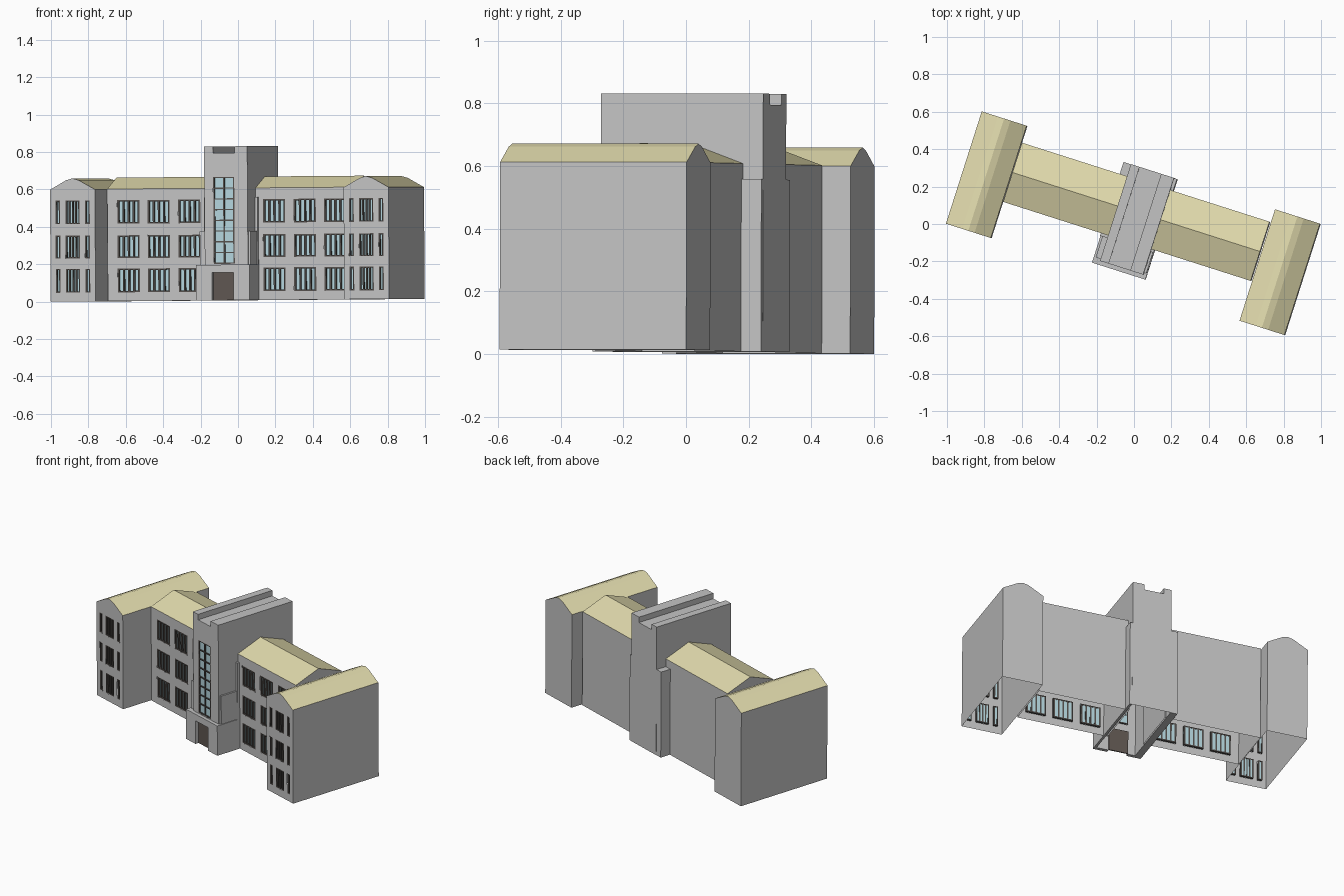
import bpy, bmesh, math
from mathutils import Matrix

if "Cube" in bpy.data.objects:
    bpy.data.objects.remove(bpy.data.objects["Cube"])

# Whole building is turned about z and leans very slightly
M = (Matrix.Translation((0, 0, 0.0072)) @ Matrix.Rotation(math.radians(-17.7), 4, 'Z')
     @ Matrix.Rotation(math.radians(-0.43), 4, 'Y'))


def material(name, rgb):
    m = bpy.data.materials.new(name)
    m.diffuse_color = (*rgb, 1)
    m.use_nodes = True
    m.node_tree.nodes["Principled BSDF"].inputs["Base Color"].default_value = m.diffuse_color
    return m


WALL = material("grey_wall", (0.55, 0.55, 0.55))
ROOF = material("straw_roof", (0.76, 0.71, 0.42))
GLASS = material("pale_blue_glass", (0.46, 0.67, 0.73))
FRAME = material("dark_frame", (0.09, 0.08, 0.073))
DOOR = material("brown_door", (0.115, 0.095, 0.083))


def finish(name, bm, mats):
    me = bpy.data.meshes.new(name)
    bm.to_mesh(me)
    bm.free()
    for m in mats:
        me.materials.append(m)
    ob = bpy.data.objects.new(name, me)
    bpy.context.collection.objects.link(ob)
    ob.matrix_world = M


def boxes(name, items, mat):
    """One object from boxes (x0, x1, y0, y1, z0, z1)."""
    bm = bmesh.new()
    for x0, x1, y0, y1, z0, z1 in items:
        t = Matrix.Translation(((x0 + x1) / 2, (y0 + y1) / 2, (z0 + z1) / 2))
        s = Matrix.Diagonal((x1 - x0, y1 - y0, z1 - z0, 1))
        bmesh.ops.create_cube(bm, size=1, matrix=t @ s)
    finish(name, bm, [mat])


def shell(name, profile, a, b, mats, front_h, along='y'):
    """Extruded (horizontal, z) profile, open below and at the front under front_h."""
    bm = bmesh.new()
    place = (lambda p, t: (p[0], t, p[1])) if along == 'y' else (lambda p, t: (t, p[0], p[1]))
    r0 = [bm.verts.new(place(p, a)) for p in profile]
    r1 = [bm.verts.new(place(p, b)) for p in profile]
    bm.faces.new(r0)
    bm.faces.new(r1)
    n = len(profile)
    for i in range(n):
        j = (i + 1) % n
        bm.faces.new((r0[i], r0[j], r1[j], r1[i]))
    bmesh.ops.recalc_face_normals(bm, faces=bm.faces)
    bm.normal_update()
    bmesh.ops.bisect_plane(bm, geom=bm.verts[:] + bm.edges[:] + bm.faces[:],
                           plane_co=(0, 0, front_h), plane_no=(0, 0, 1))
    bm.normal_update()
    gone = [f for f in bm.faces if f.normal.z < -0.9
            or (f.normal.y < -0.9 and f.calc_center_median().z < front_h)]
    bmesh.ops.delete(bm, geom=gone, context='FACES')
    if len(mats) > 1:                       # upward faces are roof
        for f in bm.faces:
            f.material_index = 1 if f.normal.z > 0.1 else 0
    finish(name, bm, mats)


def pierced_wall(name, x0, x1, z1, y, holes):
    """Front wall at y with rectangular openings (x0, x1, z0, z1)."""
    bm = bmesh.new()
    xs = sorted({x0, x1, *(v for h in holes for v in h[:2])})
    zs = sorted({0, z1, *(v for h in holes for v in h[2:])})
    for a, b in zip(xs, xs[1:]):
        for c, d in zip(zs, zs[1:]):
            mx, mz = (a + b) / 2, (c + d) / 2
            if not any(h[0] < mx < h[1] and h[2] < mz < h[3] for h in holes):
                bm.faces.new([bm.verts.new(p) for p in
                              ((a, y, c), (b, y, c), (b, y, d), (a, y, d))])
    bmesh.ops.remove_doubles(bm, verts=bm.verts, dist=1e-5)
    finish(name, bm, [WALL])


bars, panes = [], []


def window(hole, y, cols, rows=1, bar=0.01, depth=0.014):
    """Frame bars filling an opening, with glass set back behind them."""
    x0, x1, z0, z1 = hole
    panes.append((x0, x1, y + depth - 0.003, y + depth - 0.001, z0, z1))
    for i in range(cols + 1):
        x = x0 + (x1 - x0 - bar) * i / cols
        bars.append((x, x + bar, y + 0.0005, y + depth, z0, z1))
    for i in range(rows + 1):
        z = z0 + (z1 - z0 - bar * 0.8) * i / rows
        bars.append((x0, x1, y + 0.0005, y + depth, z, z + bar * 0.8))


STOREYS = [(0.047, 0.174), (0.23, 0.352), (0.414, 0.54)]

# End wings: softened gable running front to back
WINGS = {"left": (-0.954, -0.702, -0.304, 0.326), "right": (0.699, 0.951, -0.321, 0.304)}
for side, (x0, x1, y0, y1) in WINGS.items():
    w = x1 - x0
    c = x0 + w / 2
    prof = [(x0, 0), (x1, 0), (x1, 0.598), (x0 + w * 0.64, 0.648), (c, 0.658),
            (x0 + w * 0.36, 0.648), (x0, 0.598)]
    shell(side + "_wing", prof, y0, y1, [WALL, ROOF], 0.598)
    holes = []
    for z0, z1 in STOREYS:
        for off, half, cols in ((-0.083, 0.0135, 1), (0, 0.040, 4), (0.083, 0.0135, 1)):
            holes.append((c + off - half, c + off + half, z0, z1))
            window(holes[-1], y0, cols, bar=0.008)
    pierced_wall(side + "_wing_front", x0, x1, 0.598, y0, holes)

# Linking ranges: gable running sideways
FRONT = -0.10
link = [(FRONT, 0), (0.232, 0), (0.232, 0.60), (0.065, 0.661), (FRONT, 0.60)]
for side, a, b in (("left", -0.698, -0.10), ("right", 0.125, 0.691)):
    shell(side + "_range", link, a, b, [WALL, ROOF], 0.60, 'x')
    s = -1 if side == "left" else 1
    holes = []
    for z0, z1 in STOREYS:
        for c in (0.238, 0.41, 0.580):
            holes.append((s * c - 0.062, s * c + 0.062, z0, z1))
            window(holes[-1], FRONT, 4)
    pierced_wall(side + "_range_front", a, b, 0.60, FRONT, holes)

# Tower with a channel along its top
TL, TR, TF, TB = -0.107, 0.135, -0.243, 0.300
shell("tower", [(TL, 0), (TR, 0), (TR, 0.823), (0.063, 0.823), (0.063, 0.788),
                (-0.058, 0.788), (-0.058, 0.823), (TL, 0.823)], TF, TB, [WALL], 0.70)
door = (-0.06, 0.06, 0, 0.148)
tall = (-0.057, 0.061, 0.195, 0.66)
pierced_wall("tower_front", TL, TR, 0.70, TF, [door, tall])
window(tall, TF, 2, 8, bar=0.008, depth=0.010)

# Side flanks, shoulders and stepped entrance around the tower foot
flanks, shoulders, base = [], [], []
for inner, outer, mid in ((TL, -0.15, -0.138), (TR, 0.15, 0.146)):
    a, b = sorted((inner, outer))
    flanks.append((a, b, -0.115, 0.299, 0, 0.55))
    base.append((a, b, -0.265, -0.115, 0, 0.19))
    a, b = sorted((inner, mid))
    shoulders.append((a, b, -0.232, -0.115, 0.19, 0.37))
base += [(TL, -0.06, -0.265, TF, 0, 0.19), (0.06, TR, -0.265, TF, 0, 0.19),
         (-0.06, 0.06, -0.265, TF, 0.148, 0.19)]
boxes("tower_flanks", flanks, WALL)
boxes("tower_shoulders", shoulders, WALL)
boxes("entrance_base", base, WALL)
boxes("entrance_door", [(-0.06, 0.06, -0.243, -0.236, 0, 0.148)], DOOR)

boxes("window_frames", bars, FRAME)
boxes("window_glass", panes, GLASS)
